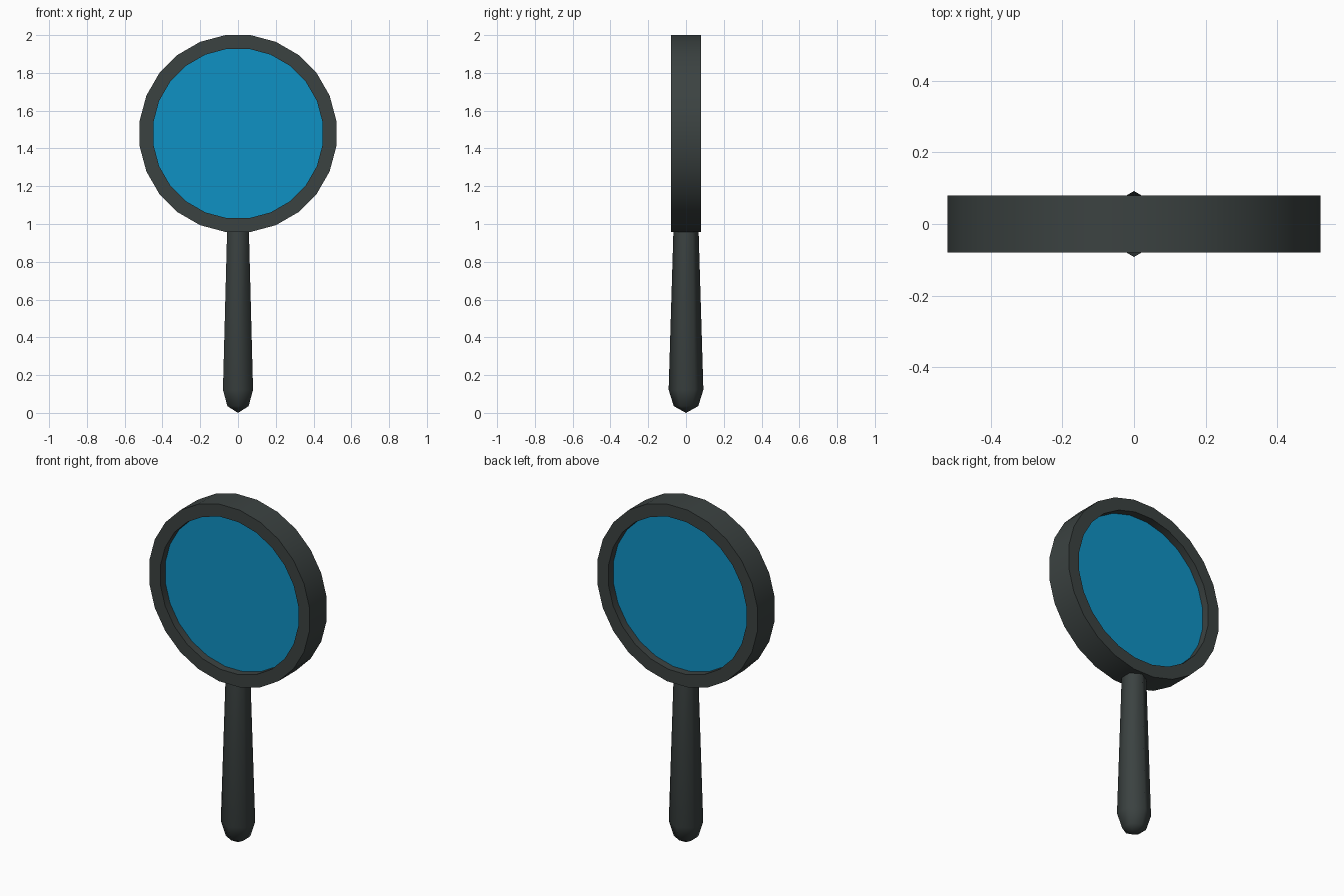
import bpy, bmesh, math

if "Cube" in bpy.data.objects:
    bpy.data.objects.remove(bpy.data.objects["Cube"])


def material(name, rgb):
    m = bpy.data.materials.new(name)
    lin = [(c / 255 / 12.92) if c < 11 else ((c / 255 + 0.055) / 1.055) ** 2.4 for c in rgb]
    m.diffuse_color = (*lin, 1)
    m.use_nodes = True
    m.node_tree.nodes["Principled BSDF"].inputs["Base Color"].default_value = m.diffuse_color
    return m


DARK = material("dark grey", (59, 66, 65))
BLUE = material("lens blue", (15, 145, 195))


def finish(name, bm, mat, angle):
    bmesh.ops.recalc_face_normals(bm, faces=bm.faces)
    me = bpy.data.meshes.new(name)
    bm.to_mesh(me)
    bm.free()
    ob = bpy.data.objects.new(name, me)
    bpy.context.collection.objects.link(ob)
    me.materials.append(mat)
    bpy.ops.object.select_all(action='DESELECT')
    ob.select_set(True)
    bpy.context.view_layer.objects.active = ob
    bpy.ops.object.shade_smooth_by_angle(angle=math.radians(angle))
    return ob


def bridge(bm, a, b):
    n = len(a)
    for i in range(n):
        j = (i + 1) % n
        bm.faces.new((a[i], a[j], b[j], b[i]))


CENTRE, SIDES = 1.479, 24


def circle(bm, r, y):
    # upright circle with flats at top, bottom and sides
    angles = [(i + 0.5) * math.tau / SIDES for i in range(SIDES)]
    return [bm.verts.new((r * math.cos(a), y, CENTRE + r * math.sin(a))) for a in angles]


# Rim: rectangular section swept round the lens
bm = bmesh.new()
loops = [circle(bm, r, y) for r, y in ((0.525, -0.08), (0.525, 0.08), (0.452, 0.08), (0.452, -0.08))]
for i in range(4):
    bridge(bm, loops[i], loops[(i + 1) % 4])
finish("rim", bm, DARK, 30)

# Lens: flat disc recessed in the rim
bm = bmesh.new()
front, back = circle(bm, 0.453, -0.035), circle(bm, 0.453, 0.035)
bridge(bm, front, back)
bm.faces.new(front)
bm.faces.new(back)
finish("lens", bm, BLUE, 30)

# Handle: tapered six-sided grip with a rounded end
bm = bmesh.new()
tip = bm.verts.new((0, 0, 0))
rings = []
for r, z in ((0.065, 0.036), (0.092, 0.123), (0.066, 0.985)):
    angles = [math.pi / 2 + i * math.tau / 6 for i in range(6)]
    rings.append([bm.verts.new((r * math.cos(a), r * math.sin(a), z)) for a in angles])
for i in range(6):
    bm.faces.new((tip, rings[0][i], rings[0][(i + 1) % 6]))
bridge(bm, rings[0], rings[1])
bridge(bm, rings[1], rings[2])
bm.faces.new(rings[2])
finish("handle", bm, DARK, 70)
